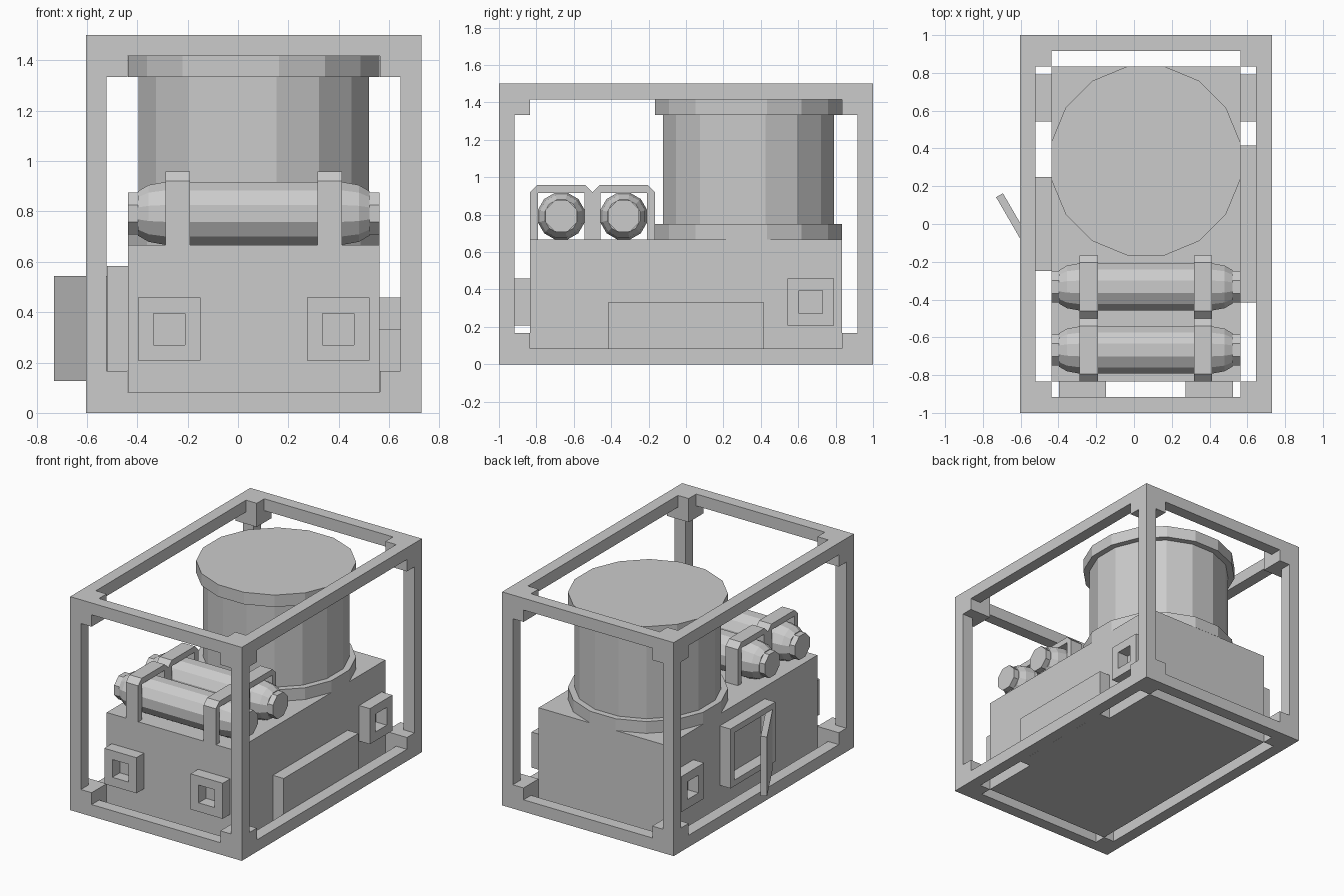
import bpy, bmesh
from math import cos, sin, pi, radians
from itertools import product

if "Cube" in bpy.data.objects:
    bpy.data.objects.remove(bpy.data.objects["Cube"])

U = 1 / 12           # beam thickness, the base module
CX = 0.0625          # centre of the frame in x


def finish(name, bm):
    bmesh.ops.recalc_face_normals(bm, faces=bm.faces)
    me = bpy.data.meshes.new(name)
    bm.to_mesh(me)
    bm.free()
    ob = bpy.data.objects.new(name, me)
    bpy.context.collection.objects.link(ob)
    return ob


def extrude_profile(name, pts, vec):
    """Closed 3D profile swept along vec."""
    bm = bmesh.new()
    a = [bm.verts.new(p) for p in pts]
    b = [bm.verts.new([p[i] + vec[i] for i in range(3)]) for p in pts]
    bm.faces.new(a)
    bm.faces.new(b)
    for i in range(len(a)):
        j = (i + 1) % len(a)
        bm.faces.new((a[i], a[j], b[j], b[i]))
    return finish(name, bm)


def box(name, x0, x1, y0, y1, z0, z1):
    pts = [(x0, y0, z0), (x1, y0, z0), (x1, y1, z0), (x0, y1, z0)]
    return extrude_profile(name, pts, (0, 0, z1 - z0))


def lathe(name, profile, sides, loc, axis='Z'):
    """Stack of flat-sided rings; profile is (apothem, height)."""
    bm = bmesh.new()
    rings = []
    for ap, h in profile:
        r = ap / cos(pi / sides)
        ring = []
        for i in range(sides):
            t = 2 * pi * (i + 0.5) / sides
            c, s = r * cos(t), r * sin(t)
            ring.append(bm.verts.new((c, s, h) if axis == 'Z' else (h, c, s)))
        rings.append(ring)
    for a, b in zip(rings, rings[1:]):
        for i in range(sides):
            j = (i + 1) % sides
            bm.faces.new((a[i], a[j], b[j], b[i]))
    bm.faces.new(rings[0])
    bm.faces.new(rings[-1])
    ob = finish(name, bm)
    ob.location = loc
    return ob


def square_tube(name, w, h, wall, depth, loc, turn):
    """Rectangular collar standing out from a wall; turn 0 faces the front."""
    bm = bmesh.new()
    loops = []
    for inset, z in ((0, 0), (0, depth), (wall, depth), (wall, 0)):
        x, y = w / 2 - inset, h / 2 - inset
        loops.append([bm.verts.new(p) for p in
                      ((-x, -y, z), (x, -y, z), (x, y, z), (-x, y, z))])
    for k in range(4):
        a, b = loops[k], loops[(k + 1) % 4]
        for i in range(4):
            j = (i + 1) % 4
            bm.faces.new((a[i], a[j], b[j], b[i]))
    ob = finish(name, bm)
    ob.location = loc
    ob.rotation_euler = (radians(90), 0, radians(turn))
    return ob


# Outer frame: beams plus reinforced corner cubes, as one shell of grid cells
def steps(a, b):
    return [a, a + U, a + 2 * U, b - 2 * U, b - U, b]


grid = (steps(CX - 0.667, CX + 0.667), steps(-1, 1), steps(0, 1.5))


def solid(c):
    if min(c) < 0 or max(c) > 4:
        return False
    return sum(i in (0, 4) for i in c) >= 2 or 2 not in c


bm = bmesh.new()
for c in product(range(5), repeat=3):
    if not solid(c):
        continue
    for ax in range(3):
        for side in (0, 1):
            n = list(c)
            n[ax] += 2 * side - 1
            if solid(n):
                continue
            u, v = (ax + 1) % 3, (ax + 2) % 3
            quad = []
            for du, dv in ((0, 0), (1, 0), (1, 1), (0, 1)):
                k = list(c)
                k[ax] += side
                k[u] += du
                k[v] += dv
                quad.append(bm.verts.new([grid[i][k[i]] for i in range(3)]))
            bm.faces.new(quad)
bmesh.ops.remove_doubles(bm, verts=bm.verts, dist=1e-4)
finish("outer_frame", bm)

# Machine body and the raised side panel
box("body", CX - 0.5, CX + 0.5, -0.833, 0.833, 0, 0.667)
box("side_panel", CX + 0.5, CX + 0.5 + U, -0.415, 0.415, 0, 0.333)

# Large drum with a bottom flange and a lid
lathe("drum", [(0.5, 0.667), (0.5, 0.75), (0.458, 0.75), (0.458, 1.333),
               (0.5, 1.333), (0.5, 1.417)], 16, (CX, 0.334, 0))

# Two gas tanks with end caps and a pair of straps each
for n, y in enumerate((-0.667, -0.333)):
    z = 0.792
    lathe(f"tank_{n}", [(0.088, -0.46), (0.113, -0.417), (0.125, -0.35),
                        (0.125, 0.35), (0.113, 0.417), (0.088, 0.46)],
          12, (CX, y, z), 'X')
    for s in (-1, 1):
        lathe(f"tank_cap_{n}_{s}", [(0.083, s * 0.45), (0.083, s * 0.5)],
              8, (CX, y, z), 'X')
        x = CX + s * 0.302 - 0.048
        half = [(0.125, 0.667), (0.167, 0.667), (0.167, 0.92), (0.128, 0.958)]
        prof = half + [(-a, b) for a, b in reversed(half)]
        prof += [(-0.125, 0.917), (0.125, 0.917)]
        extrude_profile(f"tank_strap_{n}_{s}",
                        [(x, y + a, b) for a, b in prof], (0.096, 0, 0))

# Square pipe sockets: two on the front, one on each side
for name, loc, turn in (("front_socket_left", (-0.273, -0.833, 0.333), 0),
                        ("front_socket_right", (0.398, -0.833, 0.333), 0),
                        ("right_socket", (CX + 0.5, 0.667, 0.333), 90),
                        ("left_socket", (CX - 0.5, 0.667, 0.333), -90)):
    square_tube(name, 0.25, 0.25, 0.0625, U, loc, turn)

# Control cabinet on the left with its door standing open
square_tube("cabinet_frame", 0.5, 0.417, 0.042, U, (CX - 0.5, 0, 0.375), -90)
extrude_profile("cabinet_door", [(-0.73, 0.142, 0.127), (-0.694, 0.163, 0.127),
                                 (-0.485, -0.198, 0.127), (-0.521, -0.219, 0.127)],
                (0, 0, 0.417))
